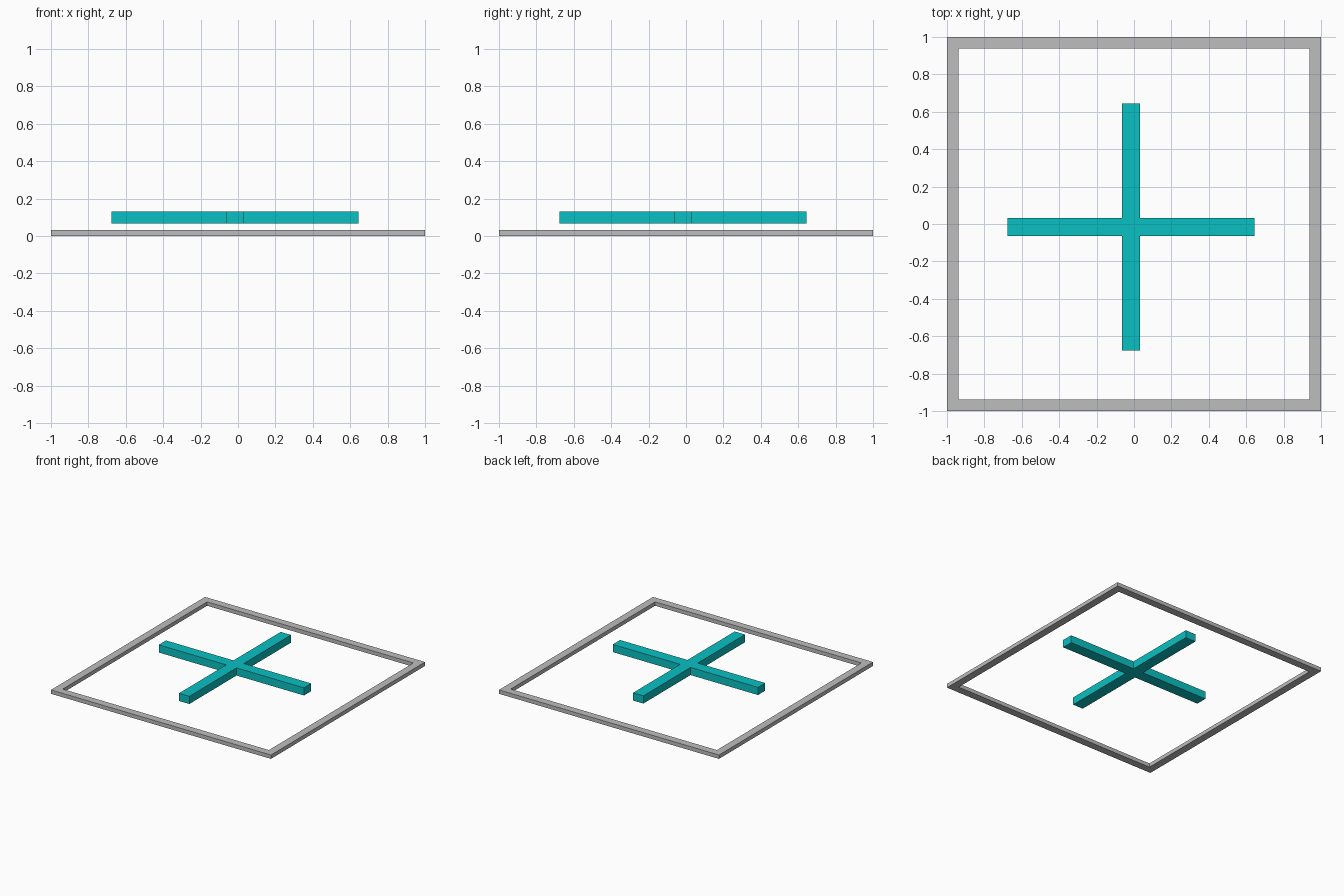
import bpy
import bmesh

cube = bpy.data.objects.get("Cube")
if cube:
    bpy.data.objects.remove(cube, do_unlink=True)


def make_material(name, color):
    mat = bpy.data.materials.new(name)
    mat.use_nodes = True
    mat.diffuse_color = color
    mat.node_tree.nodes["Principled BSDF"].inputs["Base Color"].default_value = color
    return mat


def extruded(name, loops, z0, z1, mat):
    """Fill one outline, or the band between two outlines, and extrude it up."""
    bm = bmesh.new()
    rings = [[bm.verts.new((x, y, z0)) for x, y in loop] for loop in loops]
    if len(rings) == 1:
        faces = [bm.faces.new(rings[0])]
    else:
        a, b = rings
        n = len(a)
        faces = [bm.faces.new((a[i], a[(i + 1) % n], b[(i + 1) % n], b[i])) for i in range(n)]
    result = bmesh.ops.extrude_face_region(bm, geom=faces, use_keep_orig=True)
    top = [v for v in result["geom"] if isinstance(v, bmesh.types.BMVert)]
    bmesh.ops.translate(bm, verts=top, vec=(0, 0, z1 - z0))
    bmesh.ops.recalc_face_normals(bm, faces=bm.faces)
    mesh = bpy.data.meshes.new(name)
    bm.to_mesh(mesh)
    bm.free()
    mesh.materials.append(mat)
    obj = bpy.data.objects.new(name, mesh)
    bpy.context.collection.objects.link(obj)
    return obj


def square(r):
    return [(-r, -r), (r, -r), (r, r), (-r, r)]


grey = make_material("light grey", (0.51, 0.51, 0.51, 1))
teal = make_material("teal", (0.003, 0.53, 0.54, 1))

# Square border lying on the ground
extruded("square_frame", [square(1.0), square(0.9375)], 0.0, 0.032, grey)

# Floating plus-shaped bar, slightly off centre: one arm turned four times
length, half_width, centre = 0.66, 0.047, -0.016
outline = []
x_axis, y_axis = (1, 0), (0, 1)
for _ in range(4):
    for u, v in ((half_width, -half_width), (length, -half_width), (length, half_width)):
        outline.append((centre + u * x_axis[0] + v * y_axis[0],
                        centre + u * x_axis[1] + v * y_axis[1]))
    x_axis, y_axis = y_axis, (-x_axis[0], -x_axis[1])
extruded("cross_bar", [outline], 0.068, 0.131, teal)
